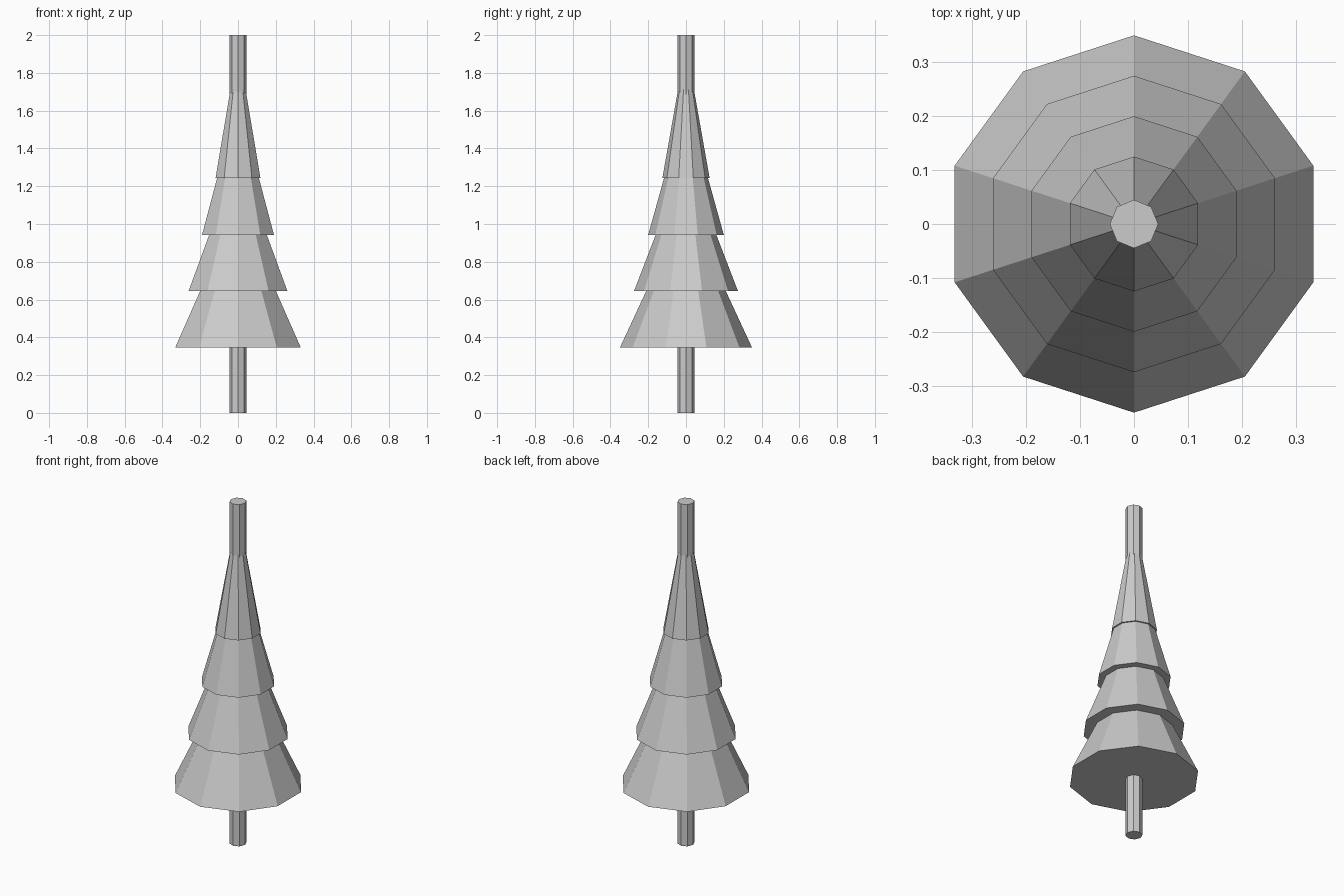
import bpy
import bmesh
import math
from mathutils import Matrix

cube = bpy.data.objects.get("Cube")
if cube:
    bpy.data.objects.remove(cube, do_unlink=True)

# One plain grey for the whole tree
GREY = (0.6, 0.6, 0.6, 1.0)
grey = bpy.data.materials.new("plain_grey")
grey.use_nodes = True
grey.diffuse_color = GREY
grey.node_tree.nodes["Principled BSDF"].inputs["Base Color"].default_value = GREY


def tapered(name, sides, base_radius, top_radius, bottom, top):
    """Closed, flat-shaded cone or prism with one corner pointing to +y."""
    bm = bmesh.new()
    place = Matrix.Translation((0, 0, (bottom + top) / 2)) @ Matrix.Rotation(math.pi / 2, 4, "Z")
    # a cone starts on +y in its own frame or +x after the turn, so align explicitly
    bmesh.ops.create_cone(bm, cap_ends=True, segments=sides, radius1=base_radius,
                          radius2=top_radius, depth=top - bottom)
    first = max(bm.verts, key=lambda v: v.co.xy.length - v.co.z)
    angle = math.atan2(first.co.y, first.co.x)
    bmesh.ops.transform(bm, matrix=place @ Matrix.Rotation(-angle, 4, "Z"), verts=bm.verts)
    mesh = bpy.data.meshes.new(name)
    bm.to_mesh(mesh)
    bm.free()
    mesh.materials.append(grey)
    obj = bpy.data.objects.new(name, mesh)
    bpy.context.collection.objects.link(obj)
    return obj


# Trunk runs through the whole tree and out of the top
tapered("trunk", 8, 0.045, 0.045, 0.0, 2.0)

# Foliage tiers: base radius, base height, tip height
tiers = [(0.35, 0.345, 1.10), (0.275, 0.645, 1.36), (0.20, 0.943, 1.66), (0.125, 1.243, 1.95)]
for number, (radius, base, tip) in enumerate(tiers, 1):
    tapered(f"foliage_tier_{number}", 10, radius, 0.0, base, tip)
